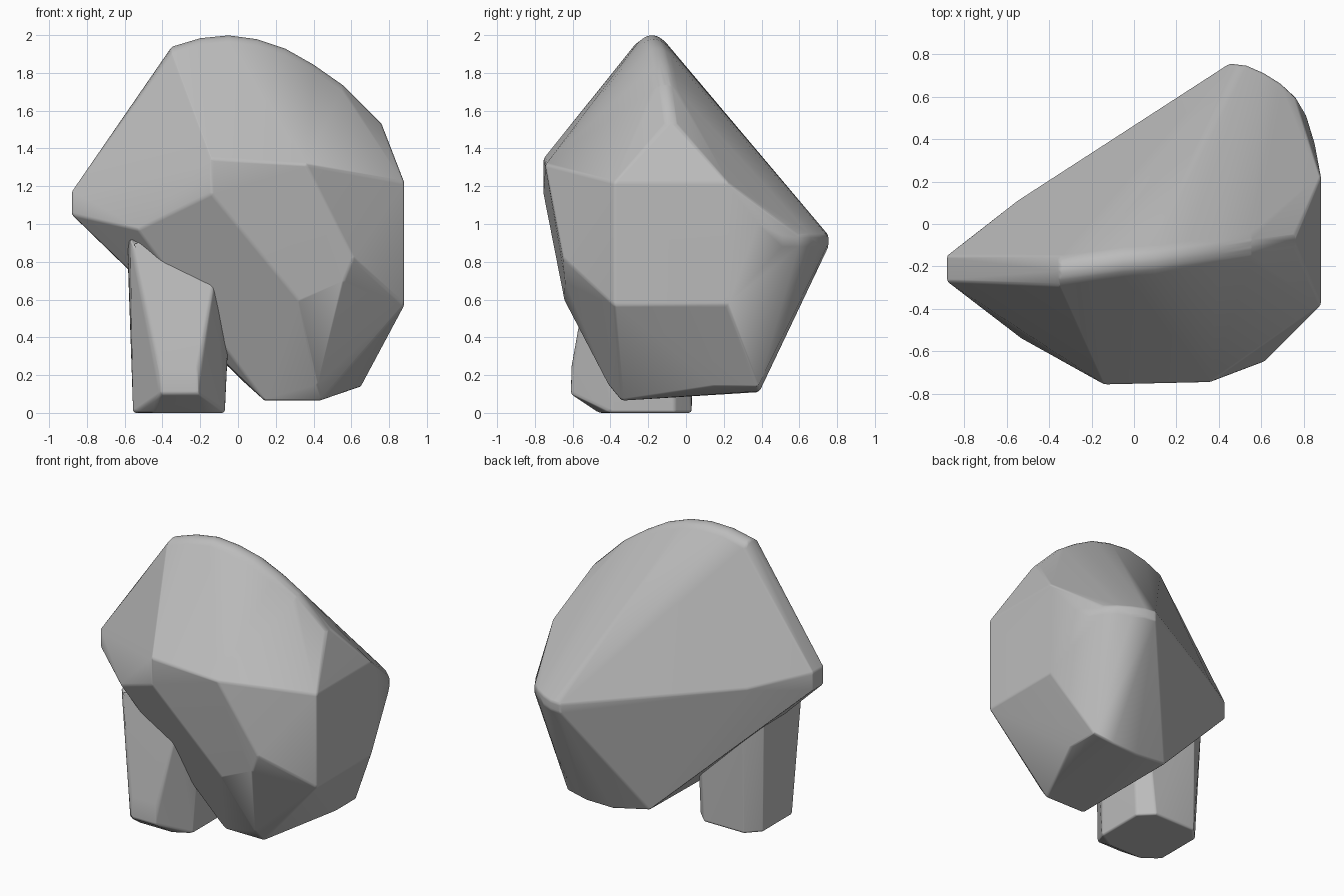
import bpy, bmesh, math

cube = bpy.data.objects.get("Cube")
if cube:
    bpy.data.objects.remove(cube, do_unlink=True)

# Single stone grey
grey = bpy.data.materials.new("stone_grey")
grey.use_nodes = True
colour = (0.5, 0.5, 0.5, 1)
grey.diffuse_color = colour
grey.node_tree.nodes["Principled BSDF"].inputs["Base Color"].default_value = colour


def hull(name, points, edge):
    """Make a faceted stone as the convex hull of its corners, edges softened."""
    bm = bmesh.new()
    for p in points:
        bm.verts.new(p)
    res = bmesh.ops.convex_hull(bm, input=bm.verts[:])
    loose = {g for g in res["geom_interior"] + res["geom_unused"]
             if isinstance(g, bmesh.types.BMVert) and g.is_valid}
    bmesh.ops.delete(bm, geom=list(loose), context="VERTS")
    bmesh.ops.dissolve_limit(bm, angle_limit=math.radians(1.5),
                             verts=bm.verts[:], edges=bm.edges[:])
    bmesh.ops.recalc_face_normals(bm, faces=bm.faces[:])
    mesh = bpy.data.meshes.new(name)
    bm.to_mesh(mesh)
    bm.free()
    mesh.shade_smooth()
    mesh.materials.append(grey)
    obj = bpy.data.objects.new(name, mesh)
    bpy.context.collection.objects.link(obj)

    # Narrow rounded edges, with the broad facets kept flat
    bevel = obj.modifiers.new("soft_edges", "BEVEL")
    bevel.width = edge
    bevel.segments = 2
    bevel.limit_method = "ANGLE"
    bevel.angle_limit = math.radians(20)
    flat = obj.modifiers.new("flat_facets", "WEIGHTED_NORMAL")
    flat.weight = 60
    return obj


# Rounded crest running across the top of the boulder: x, y, z
crest = [(-0.35, -0.22, 1.94), (-0.2, -0.2, 1.985), (-0.05, -0.18, 2.0),
         (0.1, -0.17, 1.98), (0.25, -0.15, 1.93), (0.4, -0.13, 1.845),
         (0.55, -0.11, 1.74), (0.76, -0.08, 1.53)]
section = [(-0.07, -0.035), (-0.035, -0.008), (0, 0), (0.035, -0.008), (0.07, -0.035)]
boulder = [(x, y + dy, z + dz) for x, y, z in crest for dy, dz in section]

# Flat right end and blunt left tip
boulder += [(0.88, y, z) for y in (-0.38, 0.22) for z in (0.57, 1.22)]
boulder += [(-0.88, y, z) for y in (-0.27, -0.15) for z in (1.05, 1.17)]
# Front brow and cheek
boulder += [(-0.14, -0.755, 1.345), (0.36, -0.745, 1.315), (-0.14, -0.755, 1.16),
            (-0.53, -0.54, 0.97), (0.61, -0.65, 0.82), (0.56, -0.64, 0.70),
            (0.32, -0.645, 0.6)]
# Underside
boulder += [(0.14, -0.34, 0.065), (0.44, -0.34, 0.065), (0.42, -0.41, 0.15),
            (0.65, 0.15, 0.14), (0.65, 0.38, 0.14), (0.5, 0.39, 0.115),
            (0.3, 0.385, 0.11), (0.04, 0.35, 0.155)]
# Rounded back bulge: outline x, y, each with an upper and a lower rim
for x, y in [(0.45, 0.755), (0.53, 0.745), (0.61, 0.71), (0.69, 0.66),
             (0.76, 0.595), (0.81, 0.51)]:
    boulder += [(x, y, 0.94), (x, y, 0.88)]
boulder += [(0.85, 0.38, 1.0), (-0.55, 0.11, 1.07)]
hull("boulder", boulder, 0.012)

# Small upright stone: flat foot, chamfered front, tapering into the boulder
foot = [(-0.45, -0.46), (-0.18, -0.46), (-0.07, -0.4), (-0.07, -0.06),
        (-0.16, 0.03), (-0.47, 0.03), (-0.555, -0.06), (-0.555, -0.38)]
small = [(x, y, 0) for x, y in foot]
small += [(-0.41, -0.61, 0.1), (-0.21, -0.61, 0.1), (-0.41, -0.605, 0.25),
          (-0.21, -0.605, 0.25), (-0.055, -0.38, 0.32), (-0.055, -0.06, 0.32)]
small += [(-0.57, -0.48, 0.92), (-0.12, -0.52, 0.73), (-0.07, -0.35, 0.85),
          (-0.1, 0.0, 0.75), (-0.47, 0.04, 0.85), (-0.585, -0.03, 0.85),
          (-0.585, -0.38, 0.92)]
hull("small_stone", small, 0.015)
